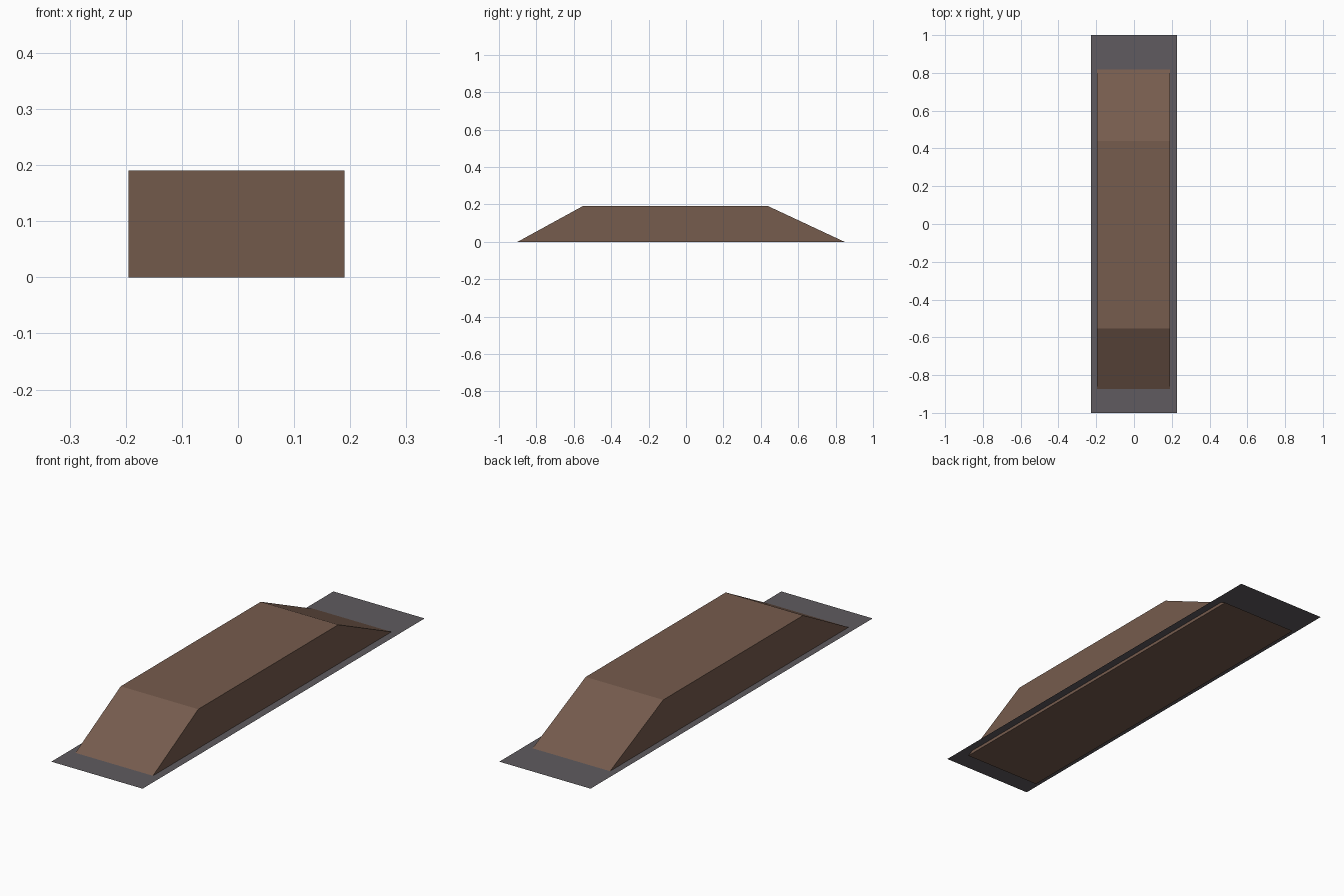
import bpy
import bmesh

if "Cube" in bpy.data.objects:
    bpy.data.objects.remove(bpy.data.objects["Cube"])


def material(name, rgb):
    mat = bpy.data.materials.new(name)
    mat.diffuse_color = (*rgb, 1.0)
    mat.use_nodes = True
    mat.node_tree.nodes["Principled BSDF"].inputs["Base Color"].default_value = mat.diffuse_color
    return mat


def add_object(name, bm, mat):
    bmesh.ops.recalc_face_normals(bm, faces=bm.faces)
    mesh = bpy.data.meshes.new(name)
    bm.to_mesh(mesh)
    bm.free()
    mesh.materials.append(mat)
    obj = bpy.data.objects.new(name, mesh)
    bpy.context.collection.objects.link(obj)
    return obj


brown = material("brown", (0.180, 0.106, 0.075))
grey = material("dark grey", (0.115, 0.105, 0.116))

# Ramped block: side profile (y, z) extruded across x
LEFT, RIGHT = -0.195, 0.19
profile = [(-0.90, 0.0), (0.847, 0.0), (0.44, 0.19), (-0.553, 0.19)]
bm = bmesh.new()
side = bm.faces.new([bm.verts.new((LEFT, y, z)) for y, z in profile])
ext = bmesh.ops.extrude_face_region(bm, geom=[side], use_keep_orig=True)
moved = [v for v in ext["geom"] if isinstance(v, bmesh.types.BMVert)]
bmesh.ops.translate(bm, verts=moved, vec=(RIGHT - LEFT, 0, 0))
add_object("ramped_block", bm, brown)

# Thin flat skirt sheet just above the block's underside
bm = bmesh.new()
bmesh.ops.create_grid(bm, x_segments=1, y_segments=1, size=1.0)
for v in bm.verts:
    v.co = (v.co.x * 0.2265, v.co.y, 0.014)
skirt = add_object("base_sheet", bm, grey)
if skirt.data.polygons[0].normal.z < 0:
    skirt.data.flip_normals()
